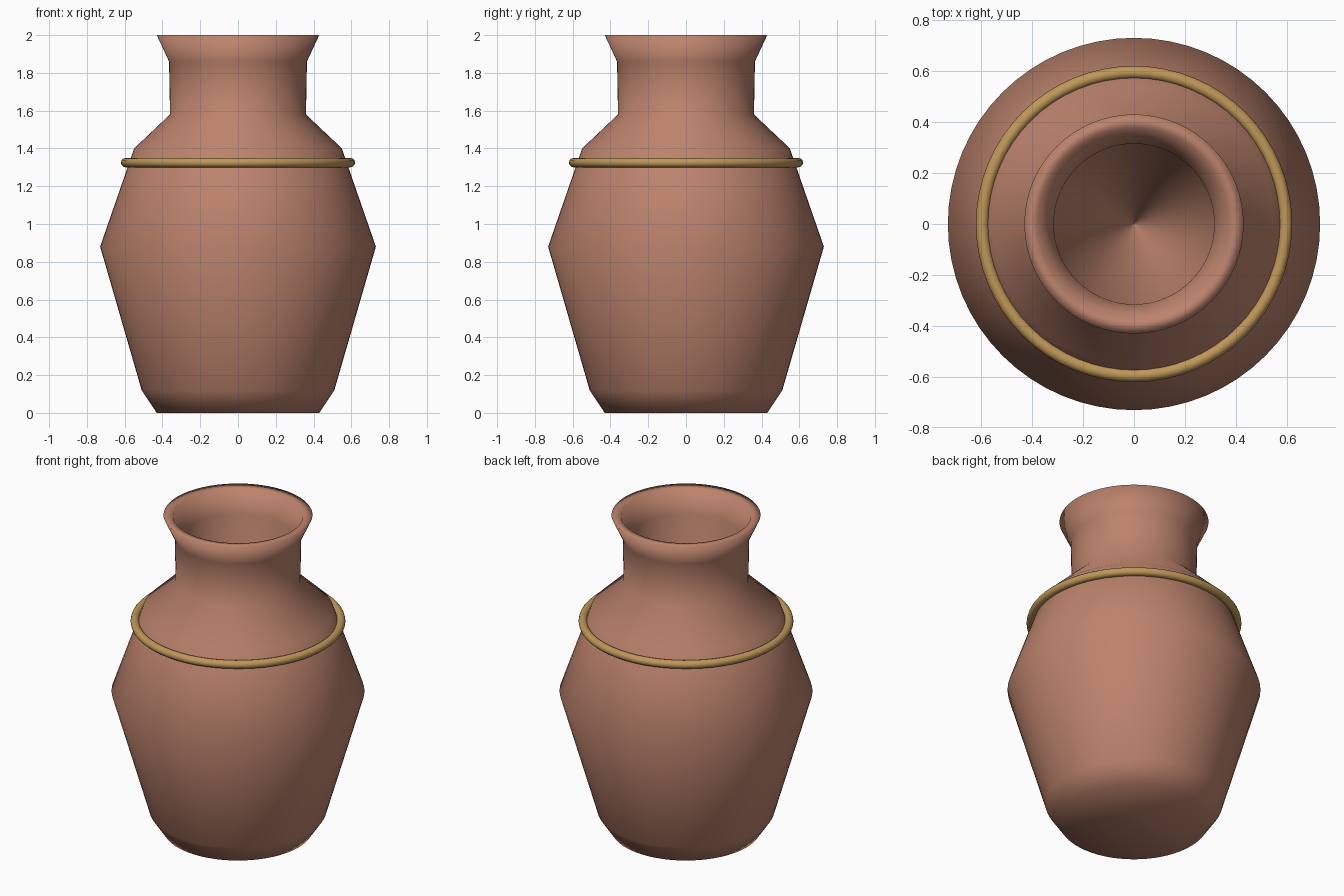
import bpy
import bmesh
from math import cos, sin, tau

if "Cube" in bpy.data.objects:
    bpy.data.objects.remove(bpy.data.objects["Cube"], do_unlink=True)


def make_material(name, color):
    mat = bpy.data.materials.new(name)
    mat.use_nodes = True
    mat.diffuse_color = color
    mat.node_tree.nodes["Principled BSDF"].inputs["Base Color"].default_value = color
    return mat


def lathe(name, profile, mat, steps, closed=False):
    """Turn an (r, z) profile round the z axis; points on the axis stay unwelded."""
    bm = bmesh.new()
    rings = [[bm.verts.new((r * cos(tau * i / steps), r * sin(tau * i / steps), z))
              for i in range(steps)] for r, z in profile]
    pairs = list(zip(range(len(profile) - 1), range(1, len(profile))))
    if closed:
        pairs.append((len(profile) - 1, 0))
    for a, b in pairs:
        for i in range(steps):
            j = (i + 1) % steps
            corners = [rings[a][i], rings[a][j], rings[b][j], rings[b][i]]
            if profile[a][0] == 0:
                corners.pop(1)
            elif profile[b][0] == 0:
                corners.pop(2)
            bm.faces.new(corners).smooth = True
    # Drop unused points on the axis
    bmesh.ops.delete(bm, geom=[v for v in bm.verts if not v.link_faces], context="VERTS")
    mesh = bpy.data.meshes.new(name)
    bm.to_mesh(mesh)
    bm.free()
    mesh.materials.append(mat)
    obj = bpy.data.objects.new(name, mesh)
    bpy.context.collection.objects.link(obj)
    return obj


clay = make_material("terracotta clay", (0.50, 0.225, 0.15, 1))
gold = make_material("dull gold", (0.52, 0.31, 0.10, 1))

# Vase: base, belly, shoulder, neck and lip, then down the inside
outside = [(0, 0), (0.43, 0), (0.51, 0.12), (0.73, 0.88), (0.55, 1.40),
           (0.36, 1.58), (0.365, 1.86), (0.43, 2.0)]
inside = [(0.375, 1.995), (0.315, 1.86), (0.31, 1.58), (0, 1.0)]
lathe("vase_body", outside + inside, clay, 64)

# Round band below the shoulder
band = [(0.595 + 0.025 * cos(tau * k / 12), 1.325 + 0.025 * sin(tau * k / 12))
        for k in range(12)]
lathe("shoulder_band", band, gold, 64, closed=True)
